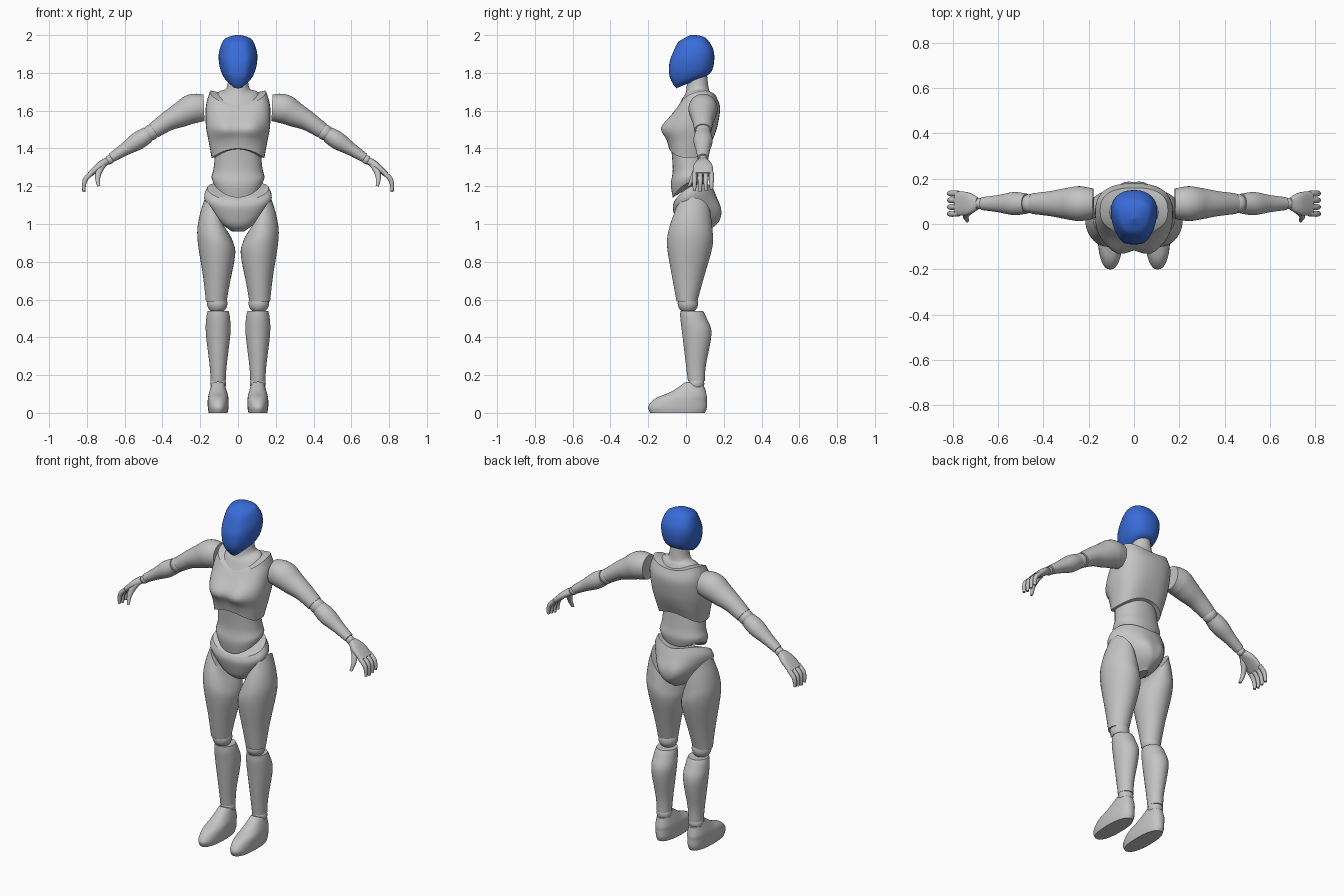
import bpy, bmesh, math
from mathutils import Vector

cube = bpy.data.objects.get("Cube")
if cube:
    bpy.data.objects.remove(cube, do_unlink=True)


def material(name, colour):
    mat = bpy.data.materials.new(name)
    mat.use_nodes = True
    mat.diffuse_color = (*colour, 1)
    mat.node_tree.nodes["Principled BSDF"].inputs["Base Color"].default_value = (*colour, 1)
    return mat


GREY = material("light grey", (0.55, 0.55, 0.55))
BLUE = material("helmet blue", (0.04, 0.15, 0.7))
SEGMENTS = 36
STEPS = 5
ARM_DEPTH = 0.09


def finish(bm, name, mat):
    bmesh.ops.recalc_face_normals(bm, faces=bm.faces[:])
    mesh = bpy.data.meshes.new(name)
    bm.to_mesh(mesh)
    bm.free()
    mesh.materials.append(mat)
    ob = bpy.data.objects.new(name, mesh)
    bpy.context.collection.objects.link(ob)
    bpy.ops.object.select_all(action='DESELECT')
    ob.select_set(True)
    bpy.context.view_layer.objects.active = ob
    bpy.ops.object.shade_smooth_by_angle(angle=math.radians(35))


def blend(pair, t):
    start, end = pair
    return start + (end - start) * t


def spline(rows):
    """Fill in smooth steps between the key sections, with progress from start to end."""
    last = len(rows) - 1
    sections = []
    for i in range(last):
        before, here, there, after = (rows[max(0, min(last, i + k))] for k in (-1, 0, 1, 2))
        for step in range(STEPS):
            t = step / STEPS
            sections.append([b + t / 2 * (c - a + t * (2 * a - 5 * b + 4 * c - d + t * (3 * (b - c) + d - a)))
                             for a, b, c, d in zip(before, here, there, after)])
    sections.append(rows[last])
    return [(section, i / (len(sections) - 1)) for i, section in enumerate(sections)]


def loft(name, rings, side, mat=GREY, power=2, taper=0, flat=1, bump=None):
    """Skin rings made of a centre, a width vector, a front vector and a side lift."""
    bm = bmesh.new()
    loops = []
    for centre, across, forward, lift in rings:
        loop = []
        for k in range(SEGMENTS):
            angle = math.tau * k / SEGMENTS
            u, v = (math.copysign(abs(f) ** (2 / power), f) for f in (math.cos(angle), math.sin(angle)))
            width = u * (1 - taper * v)
            v = min(v, blend((flat, v), 0.4))
            co = centre + across * width + forward * v + Vector((0, 0, lift * u * u))
            if bump:
                x, z, size, amount = bump
                distance = math.hypot(abs(co.x) - x, co.z - z) / size
                if v * amount < 0:
                    co.y += amount * abs(v) * math.exp(-distance ** 2)
            loop.append(bm.verts.new((co.x * side, co.y, co.z)))
        loops.append(loop)
    for lower, upper in zip(loops, loops[1:]):
        for k in range(SEGMENTS):
            bm.faces.new((lower[k], lower[k - 1], upper[k - 1], upper[k]))
    for loop in (loops[0], loops[-1]):
        middle = bm.verts.new(sum((v.co for v in loop), Vector()) / SEGMENTS)
        for k in range(SEGMENTS):
            bm.faces.new((loop[k], loop[k - 1], middle))
    finish(bm, name, mat)


def body(name, rows, x=0, side=1, pitch=(0, 0), lift=(0, 0), lean=(0, 0), **style):
    """Upright part; each row is height, front, back, half width."""
    rings = []
    for (z, front, back, width), t in spline(rows):
        rings.append((Vector((x, (front + back) / 2, z)),
                      Vector((width, 0, blend(lean, t))),
                      Vector((0, (front - back) / 2, -blend(pitch, t) / 2)),
                      blend(lift, t)))
    loft(name, rings, side, **style)


def limb(name, rows, side, ratio=(1, 1), y=(ARM_DEPTH, ARM_DEPTH), **style):
    """Part along a path; each row is x, height, radius, and ratio is depth to radius."""
    path = spline(rows)
    rings = []
    for i, ((x, z, radius), t) in enumerate(path):
        start = path[max(i - 1, 0)][0]
        end = path[min(i + 1, len(path) - 1)][0]
        normal = Vector((start[1] - end[1], 0, end[0] - start[0])).normalized()
        rings.append((Vector((x, blend(y, t), z)),
                      Vector((0, radius * blend(ratio, t), 0)), normal * radius, 0))
    loft(name, rings, side, **style)


def ball(name, x, y, z, radius):
    bm = bmesh.new()
    bmesh.ops.create_uvsphere(bm, u_segments=28, v_segments=16, radius=radius)
    bmesh.ops.translate(bm, verts=bm.verts[:], vec=(x, y, z))
    finish(bm, name, GREY)


# Helmet-like head with a flattened face
body("head", [(1.75, -.06, .11, .04), (1.77, -.08, .13, .07), (1.81, -.1, .145, .09),
              (1.87, -.1, .15, .1), (1.92, -.08, .14, .095), (1.97, -.05, .11, .075),
              (1.99, -.01, .08, .045), (2, .02, .05, .01)],
     pitch=(.07, 0), mat=BLUE, power=2.2, taper=.2, flat=.84)

# Neck flaring into the collar
body("neck", [(1.63, -.05, .15, .13), (1.68, -.02, .13, .1), (1.71, 0, .12, .06),
              (1.8, .01, .11, .05)], pitch=(.05, 0), lift=(.03, 0))

# Torso, each part arched along its cut edges
body("chest", [(1.4, -.09, .12, .14), (1.46, -.1, .15, .155), (1.52, -.11, .17, .17),
               (1.6, -.07, .18, .17), (1.65, -.04, .16, .15)],
     pitch=(0, .05), lift=(-.05, .05), power=2.5, bump=(.075, 1.51, .06, -.03))
body("abdomen", [(1.42, -.08, .1, .12), (1.3, -.07, .11, .13), (1.23, -.08, .12, .14),
                 (1.17, -.07, .11, .13)], pitch=(0, .06), lift=(-.04, .05), power=2.2)
body("pelvis", [(1.16, -.06, .14, .155), (1.12, -.07, .16, .17), (1.06, -.06, .18, .14),
                (1, -.04, .17, .09), (.96, 0, .11, .03)],
     pitch=(.075, 0), lift=(.045, 0), power=2.2, taper=-.3, bump=(.075, 1.06, .06, .02))

for label, s in (("left", 1), ("right", -1)):
    # Legs
    body(f"{label}_thigh", [(1.05, -.06, .13, .06), (.97, -.09, .14, .09), (.88, -.1, .14, .1),
                            (.7, -.07, .09, .07), (.59, -.05, .06, .055)],
         x=.115, side=s, lean=(.09, 0))
    ball(f"{label}_knee", s * .11, .01, .58, .054)
    body(f"{label}_shin", [(.54, -.03, .09, .055), (.5, -.03, .11, .063), (.42, -.02, .135, .065),
                           (.25, 0, .105, .045), (.17, .01, .1, .04)], x=.105, side=s)
    ball(f"{label}_ankle", s * .105, .055, .155, .042)
    body(f"{label}_foot", [(0, -.19, .1, .05), (.03, -.2, .11, .055), (.07, -.16, .11, .055),
                           (.1, -.08, .11, .05), (.15, 0, .1, .035)],
         x=.105, side=s, pitch=(0, -.03), power=2.3)

    # Arms
    limb(f"{label}_upper_arm", [(.18, 1.615, .07), (.24, 1.61, .078), (.3, 1.58, .067),
                                (.37, 1.545, .052), (.445, 1.495, .042)], s, ratio=(.95, 1.1))
    ball(f"{label}_elbow", s * .46, ARM_DEPTH, 1.485, .042)
    limb(f"{label}_forearm", [(.475, 1.475, .042), (.53, 1.44, .047), (.6, 1.395, .034),
                              (.67, 1.35, .025)], s, ratio=(1.05, 1.15))
    ball(f"{label}_wrist", s * .68, ARM_DEPTH, 1.34, .024)

    # Hands
    limb(f"{label}_palm", [(.69, 1.335, .019), (.73, 1.31, .02), (.785, 1.262, .015)],
         s, ratio=(1.3, 3.6), power=2.5)
    for i, finger in enumerate(("index", "middle", "ring", "little")):
        depth = .045 + i * .03
        tip = 1.17 + .006 * abs(i - 1)
        limb(f"{label}_{finger}_finger", [(.775, 1.27, .012), (.805, 1.24, .013),
                                          (.815, 1.21, .011), (.816, tip, .008)],
             s, y=(depth, depth))
    limb(f"{label}_thumb", [(.71, 1.32, .016), (.735, 1.28, .017), (.743, 1.24, .013),
                            (.737, 1.2, .008)], s, y=(.07, .015))
